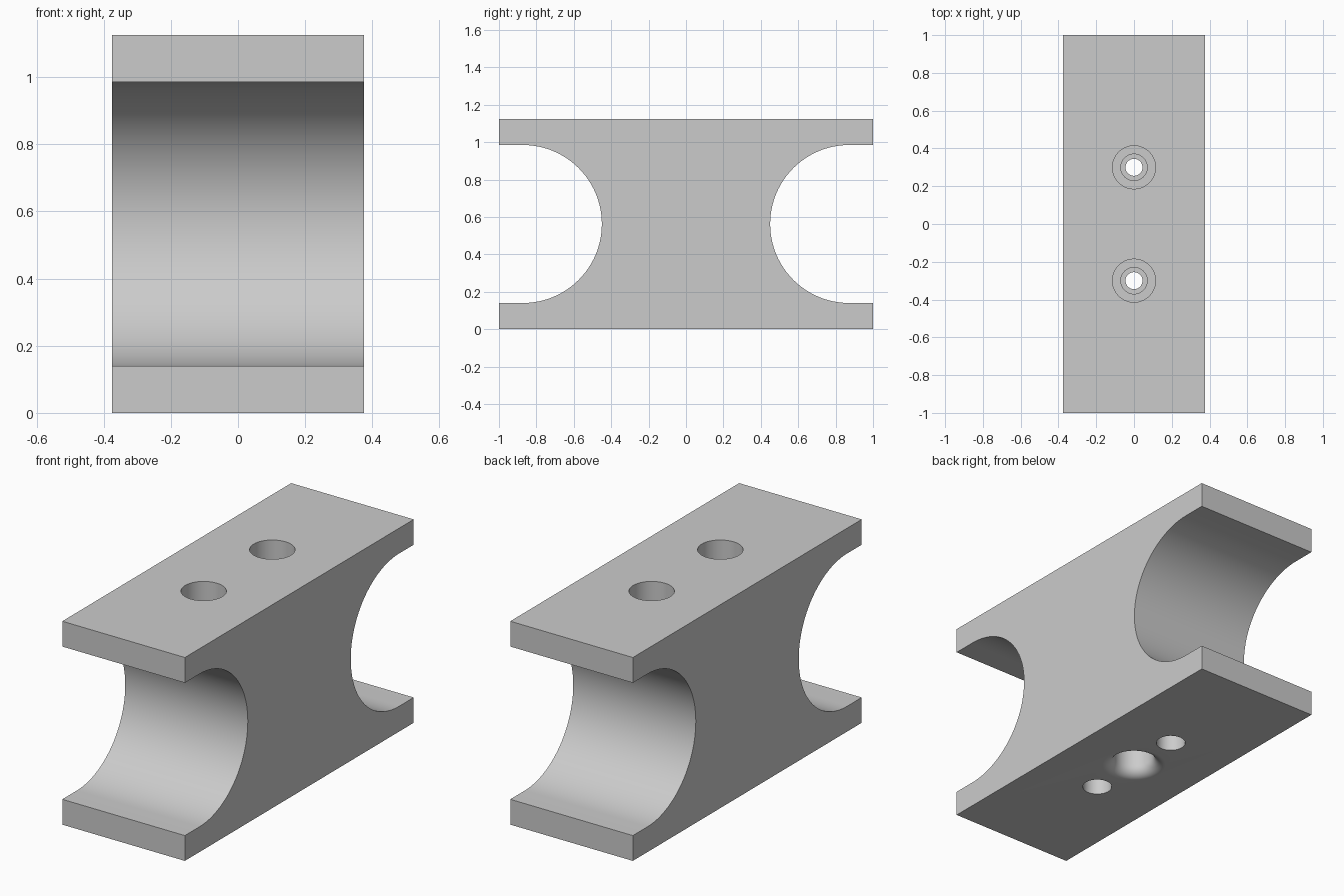
import bpy, bmesh
from math import sin, cos, pi, radians

if "Cube" in bpy.data.objects:
    bpy.data.objects.remove(bpy.data.objects["Cube"], do_unlink=True)

WIDTH, HEIGHT, FLANGE = 0.75, 1.125, 0.14
RADIUS = HEIGHT / 2 - FLANGE
ARC_Y = 0.45 + RADIUS

grey = bpy.data.materials.new("grey plastic")
grey.use_nodes = True
grey.diffuse_color = (0.6, 0.6, 0.6, 1)
grey.node_tree.nodes["Principled BSDF"].inputs["Base Color"].default_value = (0.6, 0.6, 0.6, 1)


def make_object(name, bm):
    bmesh.ops.recalc_face_normals(bm, faces=bm.faces)
    mesh = bpy.data.meshes.new(name)
    bm.to_mesh(mesh)
    bm.free()
    mesh.materials.append(grey)
    ob = bpy.data.objects.new(name, mesh)
    bpy.context.collection.objects.link(ob)
    return ob


def lathe(name, profile, y, segments=64):
    """Closed solid from (radius, z) points, turned about a vertical axis at y."""
    bm = bmesh.new()
    rings = [[bm.verts.new((r * cos(2 * pi * i / segments), y + r * sin(2 * pi * i / segments), z))
              for i in range(segments)] for r, z in profile]
    for a, b in zip(rings, rings[1:]):
        for i in range(segments):
            j = (i + 1) % segments
            bm.faces.new((a[i], a[j], b[j], b[i]))
    bm.faces.new(rings[0])
    bm.faces.new(rings[-1])
    return make_object(name, bm)


# Body: flanged block with a round channel along the front and back
steps = 48
channel = [(ARC_Y - RADIUS * sin(pi * i / steps), HEIGHT / 2 - RADIUS * cos(pi * i / steps))
           for i in range(steps + 1)]
right_half = [(1, 0), (1, FLANGE)] + channel + [(1, HEIGHT - FLANGE), (1, HEIGHT)]
outline = right_half + [(-y, z) for y, z in reversed(right_half)]
bm = bmesh.new()
side = bm.faces.new([bm.verts.new((-WIDTH / 2, y, z)) for y, z in outline])
grown = bmesh.ops.extrude_face_region(bm, geom=[side])
bmesh.ops.translate(bm, vec=(WIDTH, 0, 0),
                    verts=[v for v in grown["geom"] if isinstance(v, bmesh.types.BMVert)])
body = make_object("clamp_block", bm)

# Stepped screw holes, wide at the top
screw = [(0.076, -0.1), (0.076, 0.28), (0.045, 0.28), (0.045, 0.56),
         (0.07, 0.56), (0.07, 0.84), (0.114, 0.84), (0.114, HEIGHT + 0.1)]
cutters = [lathe("screw_hole_cutter", screw, y) for y in (-0.3, 0.3)]

# Blind mounting hole underneath, with a rounded mouth
bore, fillet = 0.105, 0.06
mouth = [(bore + fillet, -0.1)]
mouth += [(bore + fillet * (1 - sin(a)), fillet * (1 - cos(a)))
          for a in (pi / 2 * i / 10 for i in range(11))]
mouth.append((bore, 0.4))
cutters.append(lathe("mount_hole_cutter", mouth, 0))

bpy.ops.object.select_all(action='DESELECT')
bpy.context.view_layer.objects.active = body
body.select_set(True)
for cutter in cutters:
    cutter.hide_render = True
    mod = body.modifiers.new("hole", 'BOOLEAN')
    mod.operation = 'DIFFERENCE'
    mod.solver = 'EXACT'
    mod.object = cutter
    bpy.ops.object.modifier_apply(modifier=mod.name)
    bpy.data.objects.remove(cutter, do_unlink=True)

bpy.ops.object.shade_smooth_by_angle(angle=radians(30))
